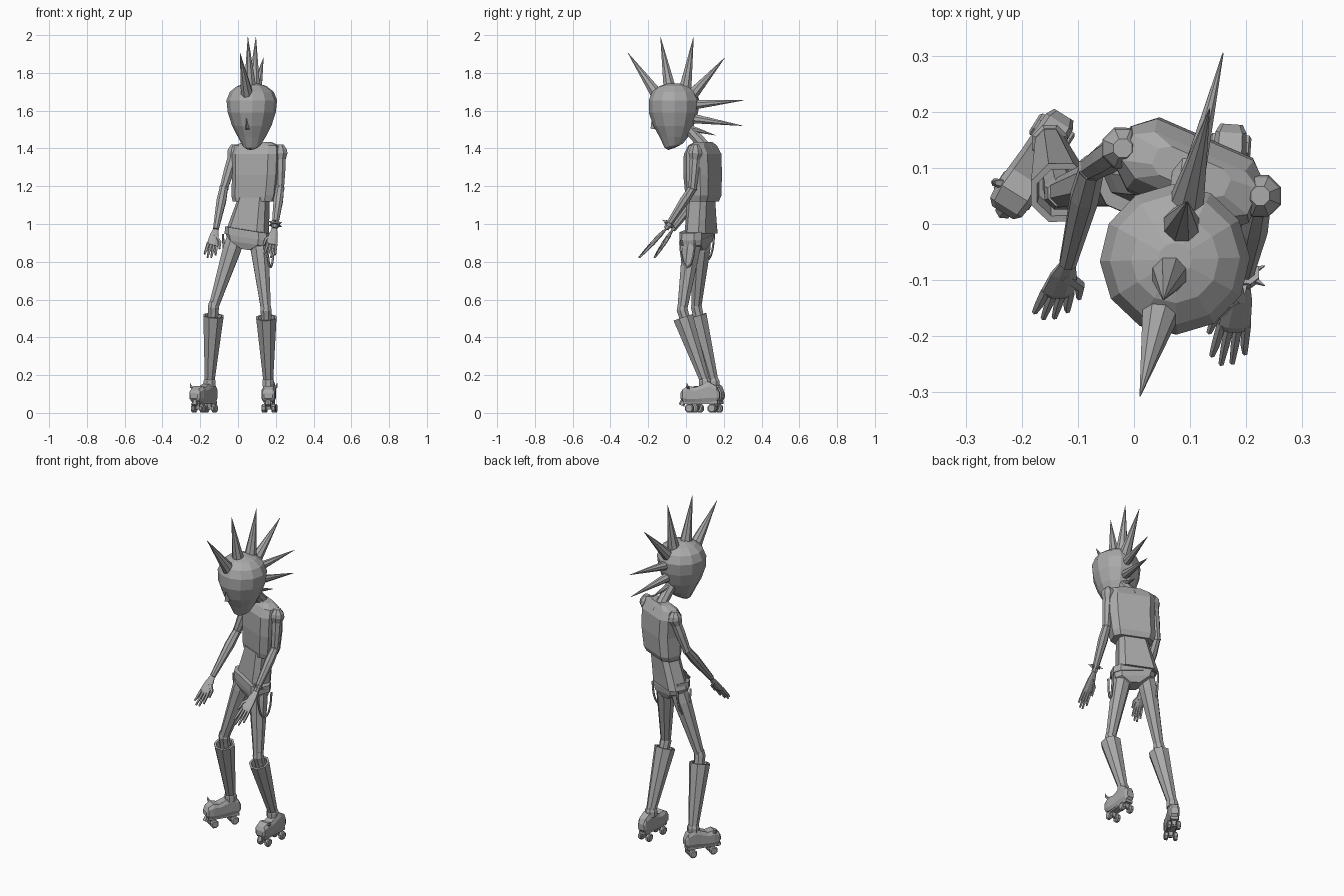
import bpy, bmesh
from math import sin, cos, pi, radians
from mathutils import Vector, Matrix

cube = bpy.data.objects.get("Cube")
if cube:
    bpy.data.objects.remove(cube)

grey = bpy.data.materials.new("plain grey")
grey.use_nodes = True
grey.diffuse_color = (0.4, 0.4, 0.4, 1)
grey.node_tree.nodes["Principled BSDF"].inputs["Base Color"].default_value = (0.4, 0.4, 0.4, 1)


def skin(name, rings, matrix=Matrix()):
    """Join rings of points into a closed flat-shaded surface."""
    bm = bmesh.new()
    loops = [[bm.verts.new(p) for p in ring] for ring in rings]
    n = len(loops[0])
    for a, b in zip(loops, loops[1:]):
        for i in range(n):
            bm.faces.new((a[i], a[(i + 1) % n], b[(i + 1) % n], b[i]))
    bm.faces.new(loops[0][::-1])
    bm.faces.new(loops[-1])
    bmesh.ops.recalc_face_normals(bm, faces=bm.faces)
    mesh = bpy.data.meshes.new(name)
    bm.to_mesh(mesh)
    bm.free()
    mesh.materials.append(grey)
    obj = bpy.data.objects.new(name, mesh)
    obj.matrix_world = matrix
    bpy.context.collection.objects.link(obj)
    return obj


def tube(name, points, radii, n=8, axis=None, ref=(1, 0, 0), flat=1, matrix=Matrix()):
    """Sweep a polygon along points; flat squashes it across ref."""
    pts = [Vector(p) for p in points]
    rings = []
    for i, p in enumerate(pts):
        t = Vector(axis) if axis else pts[min(i + 1, len(pts) - 1)] - pts[max(i - 1, 0)]
        t.normalize()
        u = Vector(ref)
        u = (u - t * u.dot(t)).normalized()
        v = t.cross(u)
        rings.append([p + radii[i] * (u * cos(a) + v * flat * sin(a))
                      for a in (2 * pi * (k + 0.5) / n for k in range(n))])
    return skin(name, rings, matrix)


def place(x, y, z, yaw):
    return Matrix.Translation((x, y, z)) @ Matrix.Rotation(radians(yaw), 4, 'Z')


CORNERS = [(1, -.55), (1, .55), (.72, 1), (-.72, 1), (-1, .55), (-1, -.55), (-.72, -1), (.72, -1)]


def slab(name, rows, matrix, tilt=0):
    """Stack chamfered rectangles: height, half width, half depth, x shift, y shift."""
    return skin(name, [[(w * cx + sx, d * cy + sy, z + tilt * w * cx) for cx, cy in CORNERS]
                       for z, w, d, sx, sy in rows], matrix)


# Torso, waist and belt
BODY = -23.5
slab("torso", [(1.12, .112, .058, -.012, -.005), (1.15, .122, .066, -.01, 0), (1.26, .126, .072, 0, 0),
               (1.37, .13, .068, 0, 0), (1.415, .122, .045, 0, 0), (1.435, .07, .028, 0, .005)],
     place(.10, .088, 0, BODY))
slab("waist", [(.95, .112, .06, -.035, -.015), (1.02, .1, .058, -.022, -.01), (1.14, .078, .056, 0, 0)],
     place(.085, .08, 0, BODY))
hips = place(.055, .058, 0, BODY)
slab("belt", [(.93, .122, .064, 0, 0), (.97, .12, .063, 0, 0)], hips, -.15)
slab("pelvis", [(.865, .035, .045, 0, 0), (.9, .108, .058, 0, 0), (.94, .118, .062, 0, 0)], hips, -.15)

# Hanging cords on both hips
for side, word in ((1, "left"), (-1, "right")):
    path = [(side * .128, .042 * cos(a), .93 - side * .018 + .14 * sin(a)) for a in (-pi * k / 10 for k in range(11))]
    tube(word + "_hip_cord", path, [.006] * 11, 5, matrix=hips)

# Neck and head
tube("neck", [(.10, .11, 1.38), (.10, .1, 1.41), (.085, .0, 1.52)], [.042, .032, .03], 8)
HEAD = place(.073, -.063, 0, -13.5)
profile = [(1.405, .03), (1.415, .047), (1.46, .073), (1.52, .104), (1.59, .127),
           (1.655, .134), (1.70, .116), (1.73, .078), (1.745, .03)]
head_rings = []
for z, r in profile:
    ring = []
    for k in range(12):
        a = 2 * pi * (k + .5) / 12
        x, y = r * cos(a), r * sin(a)
        # flat face plane below the brow
        if y < 0 and z < 1.6:
            y *= 1.06
        ring.append((x, y, z + (.012 * y / r if z < 1.45 else 0)))
    head_rings.append(ring)
skin("head", head_rings, HEAD)
skin("nose", [[(-.016, -.085, 1.50), (.016, -.085, 1.50), (0, -.128, 1.505)],
              [(-.004, -.115, 1.56), (.004, -.115, 1.56), (0, -.122, 1.56)]], HEAD)

# Mohawk spikes: base y, z, tip y, z, radius
SPIKES = [(-.15, 1.68, -.307, 1.905, .036), (-.085, 1.71, -.135, 1.99, .036), (-.005, 1.71, .04, 1.99, .036),
          (.03, 1.68, .205, 1.88, .034), (.03, 1.63, .305, 1.655, .028), (.025, 1.56, .3, 1.52, .028),
          (.01, 1.51, .155, 1.47, .02)]
for i, (by, bz, ty, tz, r) in enumerate(SPIKES):
    tube("hair_spike_%d" % (i + 1), [(.085 + .242 * by, by, bz), (.085 + .242 * ty, ty, tz)], [r, .001], 8)


def arm(word, shoulder, elbow, wrist, tip, side):
    s, e, w, t = map(Vector, (shoulder, elbow, wrist, tip))
    tube(word + "_shoulder", [s + Vector((0, 0, .045)), s + Vector((0, 0, .02)), s, s.lerp(e, .2)],
         [.018, .036, .04, .028], 8)
    tube(word + "_upper_arm", [s, s.lerp(e, .5), e], [.03, .029, .023])
    tube(word + "_elbow", [e + (s - e) * .06, e, e + (w - e) * .06], [.02, .026, .02])
    tube(word + "_forearm", [e, e.lerp(w, .3), w], [.023, .027, .016])
    # Palm, fingers and thumb
    d = t - w
    across = Vector((1, .1, 0))
    across = (across - d * across.dot(d) / d.length_squared).normalized()
    tube(word + "_palm", [w, w + d * .2, w + d * .5, w + d * .56], [.015, .025, .031, .026], 8, ref=across, flat=.4)
    for k in range(4):
        o = across * (k - 1.5) * .015
        reach = (.9, 1, .98, .86)[k]
        tube("%s_finger_%d" % (word, k + 1), [w + d * .5 + o, w + d * .75 + o * 1.15, w + d * reach + o * 1.3],
             [.009, .008, .005], 5)
    tube(word + "_thumb", [w + d * .2, w + d * .4 - across * side * .036, w + d * .62 - across * side * .042],
         [.012, .01, .005], 5)


arm("left", (.225, .05, 1.375), (.222, .035, 1.19), (.193, -.105, .975), (.165, -.25, .82), 1)
arm("right", (-.02, .135, 1.375), (-.075, .1, 1.19), (-.118, -.07, .97), (-.152, -.168, .82), -1)

# Studded bracelet on the left wrist
centre, along = Vector((.197, -.09, 1.0)), Vector((.03, .14, .215)).normalized()
tube("bracelet", [centre - along * .009, centre + along * .009], [.027, .027], 8)
across = along.cross(Vector((1, 0, 0))).normalized()
for k in range(6):
    out = Matrix.Rotation(k * pi / 3, 3, along) @ across
    tube("bracelet_stud_%d" % (k + 1), [centre + out * .022, centre + out * .042], [.007, .001], 4, ref=along)


def leg(word, hip, knee, boot_top, ankle):
    h, k, b, a = map(Vector, (hip, knee, boot_top, ankle))
    tube(word + "_thigh", [h, h.lerp(k, .15), h.lerp(k, .6), k], [.05, .052, .039, .028])
    tube(word + "_knee", [k + Vector((0, 0, .03)), k, k.lerp(a, .08), k.lerp(a, .25)], [.025, .032, .03, .03])
    # Flared legging with an open rim
    tube(word + "_legging", [a, b, b, b.lerp(a, .12)], [.028, .058, .046, .04], 8, axis=b - a)
    tube(word + "_ankle_cuff", [a - Vector((0, 0, .03)), a, a + Vector((0, 0, .015))], [.034, .034, .027])


leg("left", (.11, .035, .92), (.148, -.02, .545), (.15, -.015, .505), (.16, .10, .17))
leg("right", (-.015, .085, .92), (-.13, .055, .56), (-.13, .056, .515), (-.15, .145, .17))


# Roller skates: y, half width, bottom, top
SHOE = [(.1, .02, .075, .11), (.085, .028, .06, .14), (.045, .03, .055, .165), (.01, .031, .055, .15),
        (-.03, .034, .055, .135), (-.065, .037, .055, .142), (-.095, .033, .062, .125), (-.106, .022, .075, .105)]


def skate(word, x, y, yaw, side):
    m = place(x, y, 0, yaw)
    skin(word + "_skate_shoe", [[(w * cx, fy, (lo + hi) / 2 + (hi - lo) / 2 * cz) for cx, cz in CORNERS]
                                for fy, w, lo, hi in SHOE], m)
    tube(word + "_sole_plate", [(0, .09, .054), (0, -.09, .054)], [.031, .031], 4, flat=.35, matrix=m)
    for wy, end in ((.06, "rear"), (-.06, "front")):
        tube("%s_%s_truck" % (word, end), [(0, wy, .022), (0, wy, .06)], [.012, .022], 4, matrix=m)
        tube("%s_%s_axle" % (word, end), [(-.03, wy, .023), (.03, wy, .023)], [.006, .006], 6,
             ref=(0, 0, 1), matrix=m)
        for wx in (-.026, .026):
            tube("%s_%s_wheel_%s" % (word, end, "inner" if wx * side < 0 else "outer"),
                 [(wx - .011, wy, .024), (wx - .007, wy, .024), (wx + .007, wy, .024), (wx + .011, wy, .024)],
                 [.018, .024, .024, .018], 8, ref=(0, 0, 1), matrix=m)
    # Toe stopper and small horn on the outer side
    tube(word + "_toe_stopper", [(0, -.09, .07), (0, -.102, .04)], [.013, .016], 6, matrix=m)
    tube(word + "_toe_horn", [(side * .02, -.06, .125), (side * .042, -.068, .14), (side * .046, -.07, .158)],
         [.01, .007, .001], 5, ref=(0, 1, 0), matrix=m)


skate("left", .167, .078, -4, 1)
skate("right", -.178, .11, -32, -1)
